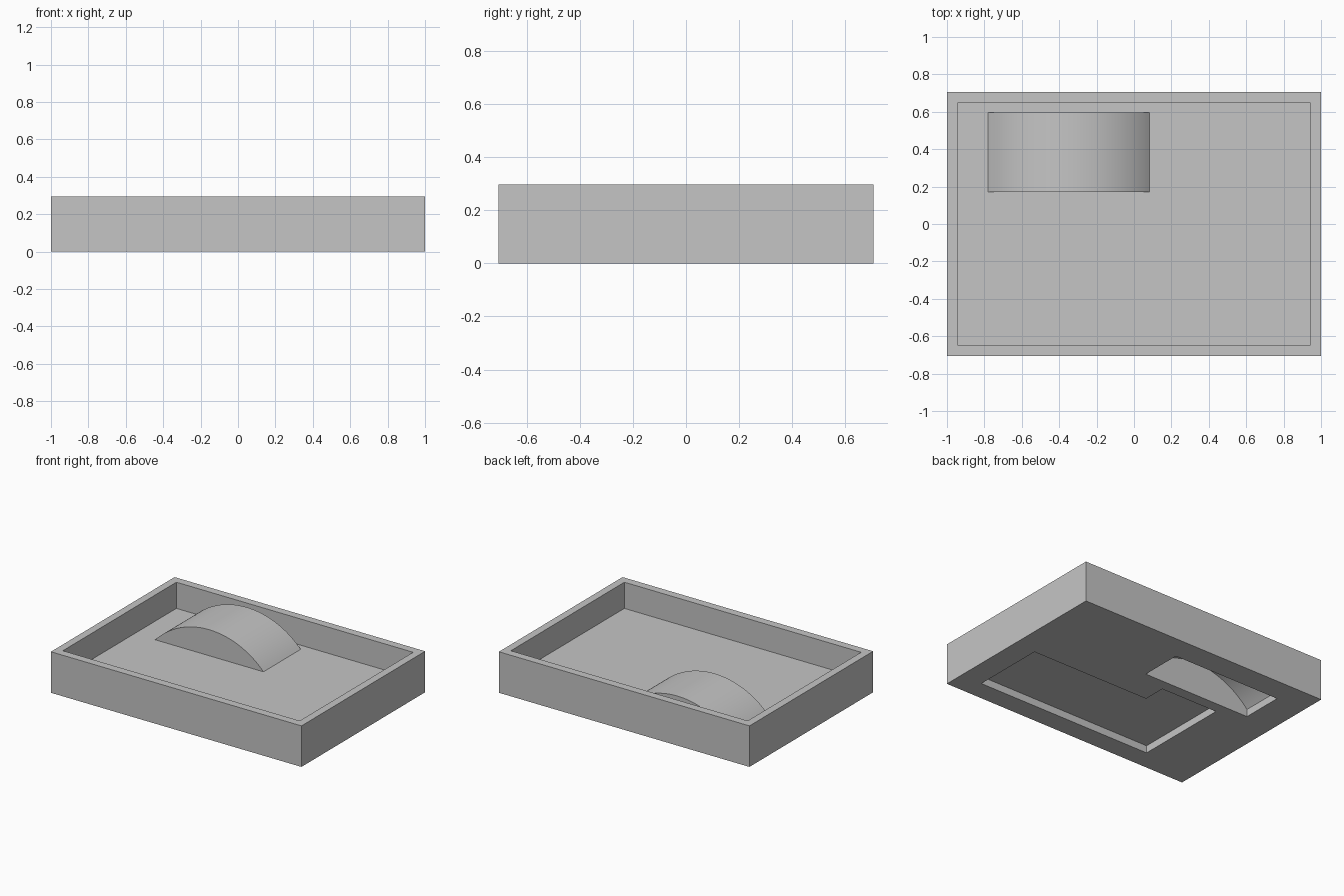
import bpy, bmesh, math

if "Cube" in bpy.data.objects:
    bpy.data.objects.remove(bpy.data.objects["Cube"])

HEIGHT = 0.296
WALL = 0.055
FLOOR = 0.107
RECESS = 0.053

grey = bpy.data.materials.new("plain_grey")
grey.use_nodes = True
grey.diffuse_color = (0.56, 0.56, 0.56, 1)
grey.node_tree.nodes["Principled BSDF"].inputs["Base Color"].default_value = (0.56, 0.56, 0.56, 1)


def prism(name, outline, direction):
    """Extrude a flat outline of 3D points along a direction."""
    bm = bmesh.new()
    face = bm.faces.new([bm.verts.new(p) for p in outline])
    moved = bmesh.ops.extrude_face_region(bm, geom=[face])["geom"]
    verts = [g for g in moved if isinstance(g, bmesh.types.BMVert)]
    bmesh.ops.translate(bm, verts=verts, vec=direction)
    bmesh.ops.recalc_face_normals(bm, faces=bm.faces)
    mesh = bpy.data.meshes.new(name)
    bm.to_mesh(mesh)
    bm.free()
    mesh.materials.append(grey)
    obj = bpy.data.objects.new(name, mesh)
    bpy.context.collection.objects.link(obj)
    return obj


def slab(name, half_x, half_y, z0, z1):
    outline = [(sx * half_x, sy * half_y, z0)
               for sx, sy in ((-1, -1), (1, -1), (1, 1), (-1, 1))]
    return prism(name, outline, (0, 0, z1 - z0))


def arch(name, mid_x, half, spring, crown, base, y0, y1, steps=48):
    """Circular segment above its springing line, with a straight foot."""
    rise = crown - spring
    radius = (rise ** 2 + half ** 2) / (2 * rise)
    sweep = math.asin(half / radius)
    outline = [(mid_x - half, y0, base)]
    for i in range(steps + 1):
        a = sweep * (2 * i / steps - 1)
        outline.append((mid_x + radius * math.sin(a), y0,
                        crown - radius + radius * math.cos(a)))
    outline.append((mid_x + half, y0, base))
    return prism(name, outline, (0, y1 - y0, 0))


def combine(target, other, operation):
    mod = target.modifiers.new(operation.lower(), 'BOOLEAN')
    mod.operation = operation
    mod.solver = 'EXACT'
    mod.object = other
    bpy.context.view_layer.objects.active = target
    bpy.ops.object.modifier_apply(modifier=mod.name)
    bpy.data.objects.remove(other)


# Open tray with an even rim
tray = slab("tray", 1.0, 0.705, 0, HEIGHT)
combine(tray, slab("tray_inside", 1 - WALL, 0.705 - WALL - 0.003, FLOOR, 0.5), 'DIFFERENCE')

# Arched hump standing on the tray floor
combine(tray, arch("hump", -0.348, 0.432, FLOOR, HEIGHT - 0.001, 0.08, 0.17, 0.595), 'UNION')

# Hollow under the hump, open at the bottom
combine(tray, arch("hump_hollow", -0.342, 0.43, RECESS, 0.242, -0.1, 0.225, 0.53), 'DIFFERENCE')

# L-shaped recess in the underside
corners = [(-0.575, -0.558), (0.83, -0.558), (0.83, -0.02),
           (-0.119, -0.02), (-0.119, 0.145), (-0.575, 0.145)]
combine(tray, prism("underside_recess", [(x, y, -0.1) for x, y in corners],
                    (0, 0, 0.1 + RECESS)), 'DIFFERENCE')

# Smooth curve, sharp edges
bpy.ops.object.select_all(action='DESELECT')
tray.select_set(True)
bpy.context.view_layer.objects.active = tray
bpy.ops.object.shade_smooth_by_angle(angle=math.radians(25))
